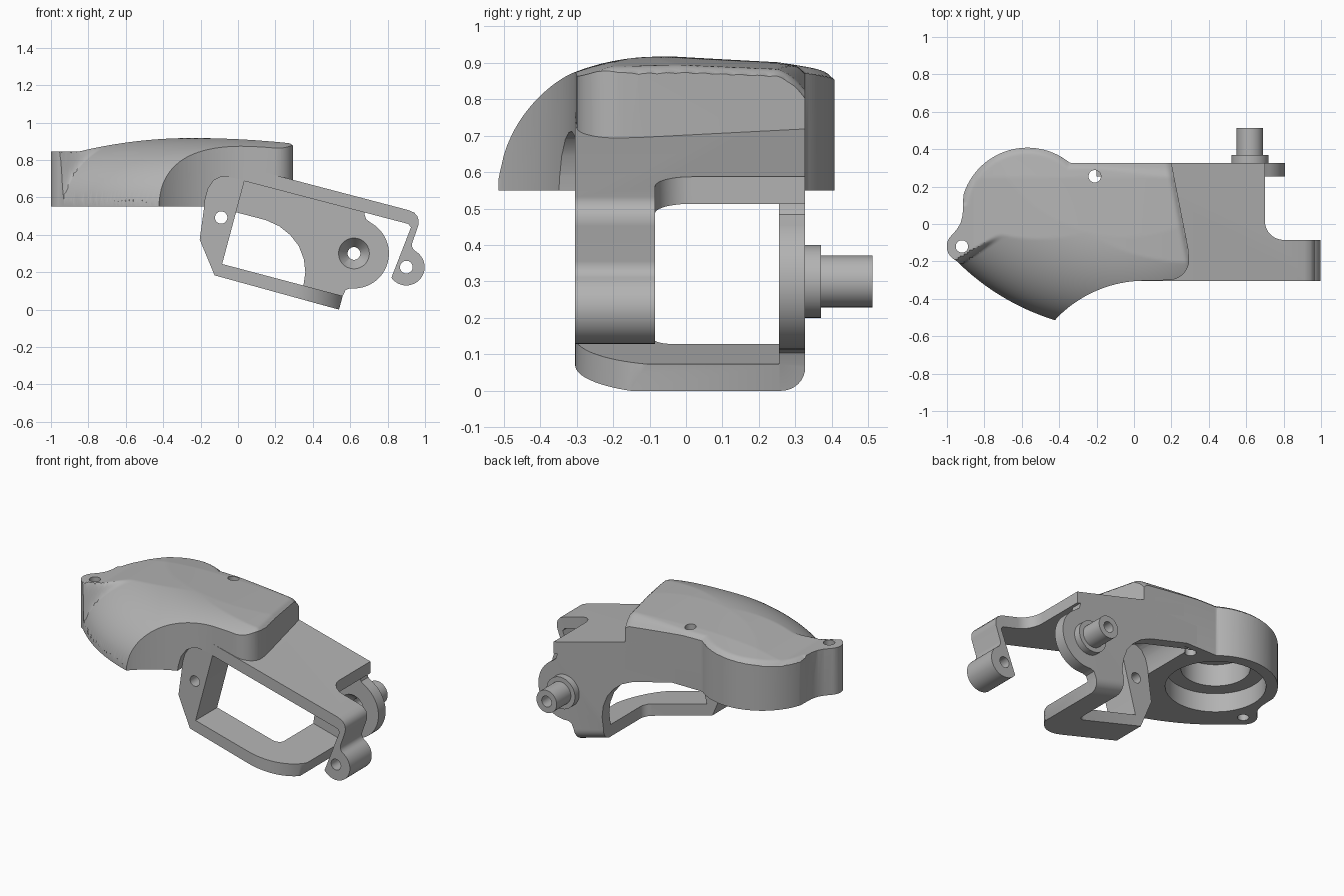
import bpy, bmesh, math
from mathutils import Matrix

cube = bpy.data.objects.get("Cube")
if cube:
    bpy.data.objects.remove(cube, do_unlink=True)

grey = bpy.data.materials.new("plain_grey")
grey.use_nodes = True
grey.diffuse_color = (0.45, 0.45, 0.45, 1)
grey.node_tree.nodes["Principled BSDF"].inputs["Base Color"].default_value = grey.diffuse_color


def finish(name, bm):
    bmesh.ops.recalc_face_normals(bm, faces=bm.faces)
    mesh = bpy.data.meshes.new(name)
    bm.to_mesh(mesh)
    bm.free()
    mesh.materials.append(grey)
    ob = bpy.data.objects.new(name, mesh)
    bpy.context.collection.objects.link(ob)
    return ob


def prism(name, pts, axis, lo, hi, bevel=None):
    """Extrude an outline along y (outline in xz) or z (outline in xy)."""
    place = (lambda p, a: (p[0], a, p[1])) if axis == "y" else (lambda p, a: (p[0], p[1], a))
    bm = bmesh.new()
    low = [bm.verts.new(place(p, lo)) for p in pts]
    high = [bm.verts.new(place(p, hi)) for p in pts]
    bm.faces.new(low)
    bm.faces.new(high)
    for i in range(len(pts)):
        j = (i + 1) % len(pts)
        bm.faces.new((low[i], low[j], high[j], high[i]))
    bmesh.ops.recalc_face_normals(bm, faces=bm.faces)
    if bevel:
        i, width = bevel
        edge = bm.edges.get((high[i], high[i + 1]))
        bmesh.ops.bevel(bm, geom=[edge], offset=width, segments=8, profile=0.5, affect="EDGES")
    return finish(name, bm)


def rod(name, axis, centre, lo, hi, r1, r2=None):
    """Cylinder or cone along y (centre in xz) or z (centre in xy)."""
    u, v = centre
    mid = (lo + hi) / 2
    if axis == "y":
        m = Matrix.Translation((u, mid, v)) @ Matrix.Rotation(-math.pi / 2, 4, "X")
    else:
        m = Matrix.Translation((u, v, mid))
    bm = bmesh.new()
    bmesh.ops.create_cone(bm, cap_ends=True, segments=48, radius1=r1,
                          radius2=r1 if r2 is None else r2, depth=hi - lo, matrix=m)
    return finish(name, bm)


def boolean(ob, operation, *tools):
    for tool in tools:
        mod = ob.modifiers.new("cut", "BOOLEAN")
        mod.operation, mod.solver, mod.object = operation, "EXACT", tool
    bpy.context.view_layer.update()
    result = bpy.data.meshes.new_from_object(ob.evaluated_get(bpy.context.evaluated_depsgraph_get()))
    ob.modifiers.clear()
    ob.data = result
    for tool in tools:
        bpy.data.objects.remove(tool, do_unlink=True)


def arc(centre, r, a0, a1, n):
    angles = [math.radians(a0 + (a1 - a0) * i / n) for i in range(n + 1)]
    return [(centre[0] + r * math.cos(a), centre[1] + r * math.sin(a)) for a in angles]


def clamp(t):
    return min(max(t, 0), 1)


# Cover: domed top surface limited by a plan outline
EAR, DRUM, SWEEP = (-0.92, -0.12), (-0.57, 0.05), (-0.05, 0.70)
BACK = 0.327


def cover_height(x, y):
    d = 1.27 - math.hypot(x - SWEEP[0], y - SWEEP[1])
    skin = 0.55 + 0.367 * math.sqrt(1 - (1 - clamp(d / 0.5)) ** 2)
    crown = max(0.845, 0.917 - (0.2 if x < -0.25 else 0.1) * (x + 0.25) ** 2)
    cap = crown - 0.06 * max(0, d - 0.5) - 0.1 * max(0, y - 0.25)
    side = (x + 0.55) * -0.53 + (y - 0.04) * 0.848
    t = clamp(side / 0.025 + 0.5)
    z = min(skin, cap) * (1 - t) + cap * t
    # soft rim along the back, the drum and the right end
    if x > -0.345:
        rim = BACK - y
    else:
        rim = 0.358 - math.hypot(x - DRUM[0], y - DRUM[1]) if y > 0.1 else 1
    end = (0.29 - x) * 0.981 - (y + 0.13) * 0.192
    width = 0.035 + 0.05 * clamp((x + 0.2) / 0.4)
    z -= 0.6 * width * (1 - clamp(rim / width)) ** 2
    z -= 0.02 * (1 - clamp(end / 0.035)) ** 2
    return max(0.554, z)


bm = bmesh.new()
bmesh.ops.create_grid(bm, x_segments=140, y_segments=100, size=1,
                      matrix=Matrix.Translation((-0.35, -0.05, 0)) @ Matrix.Diagonal((0.7, 0.5, 1, 1)))
for v in bm.verts:
    v.co.z = cover_height(v.co.x, v.co.y)
new = bmesh.ops.extrude_face_region(bm, geom=bm.faces[:])["geom"]
for v in new:
    if isinstance(v, bmesh.types.BMVert):
        v.co.z = 0.4
cover = finish("cover", bm)

outline = (arc(EAR, 0.081, 240, 135, 14) + [(-0.948, -0.03), (-0.927, 0.005), (-0.916, 0.05), (-0.914, 0.1)]
           + arc(DRUM, 0.358, 163, 51, 48)
           + [(-0.335, BACK), (0.2, BACK), (0.29, -0.13)] + arc((0.185, -0.19), 0.11, 8, -90, 12)
           + arc((0.06, -0.963), 0.66, 90, 136, 20)
           + arc(SWEEP, 1.27, 253, 225, 28))
corner = [(-0.205, 0.375), (-0.175, 0.59), (-0.16, 0.645), (-0.13, 0.69), (-0.095, 0.708),
          (-0.06, 0.712), (0.035, 0.69)]
boolean(cover, "INTERSECT", prism("cover_outline", outline, "z", 0.55, 1.1))
boolean(cover, "DIFFERENCE",
        prism("frame_gap", corner + [(0.6, 0.54), (0.6, 0.375)], "y", -0.7, 0.29),
        rod("drum_recess", "z", DRUM, 0.4, 0.67, 0.29),
        rod("drum_inner_recess", "z", DRUM, 0.6, 0.81, 0.2),
        rod("ear_hole", "z", EAR, 0.3, 1.2, 0.033),
        rod("back_hole", "z", (-0.21, 0.255), 0.3, 1.2, 0.033))

# Left wall of the frame
wall = prism("left_wall", corner + [(-0.085, 0.243), (-0.06, 0.166), (-0.125, 0.183)],
             "y", -0.304, -0.088)
boolean(wall, "DIFFERENCE", rod("wall_hole", "y", (-0.09, 0.492), -0.5, 0.2, 0.033))

# Top plate running into the hanging arm
FOOT = (0.9, 0.227)
arm_side = ([(-0.1, 0.797), (-0.1, 0.722), (0.91, 0.458), (0.925, 0.44), (0.82, 0.17)]
            + arc(FOOT, 0.098, 220, 420, 24)
            + [(0.938, 0.322), (0.931, 0.336), (0.931, 0.355), (0.965, 0.452), (0.966, 0.475),
               (0.96, 0.497), (0.943, 0.518), (0.91, 0.532)])
arm_plan = ([(-0.15, -0.304), (1.05, -0.304), (1.05, -0.085)]
            + arc((0.8, 0.015), 0.1, 270, 180, 10) + [(0.7, BACK), (-0.15, BACK)])
arm = prism("top_plate_and_arm", arm_side, "y", -0.5, 0.5)
boolean(arm, "INTERSECT", prism("arm_plan", arm_plan, "z", 0, 1))
boolean(arm, "DIFFERENCE", rod("foot_hole", "y", FOOT, -0.5, 0.2, 0.034))

# Bottom plate curving from the left wall to the back plate
low_plan = ([(-0.13, -0.304)] + arc((0.285, -0.014), 0.29, 270, 360, 20)
            + [(0.575, 0.256), (0.35, 0.256)]
            + arc((0.3, -0.038), 0.05, 0, -90, 8) + [(-0.13, -0.088)])
low = prism("bottom_plate", [(-0.125, 0.183), (0.54, 0), (0.56, 0.073), (-0.09, 0.245)], "y", -0.5, 0.5)
boolean(low, "INTERSECT", prism("bottom_plan", low_plan, "z", -0.2, 0.5))

# Back plate with the pivot lobe
PIVOT = (0.62, 0.3)
back_side = ([(0.35, 0.052), (0.54, 0), (0.56, 0.073), (0.575, 0.104)]
             + arc(PIVOT, 0.187, 264, 420, 32)
             + [(0.685, 0.483), (0.675, 0.515), (0.675, 0.555), (0.2, 0.69), (-0.2, 0.69),
                (-0.2, 0.57), (-0.01, 0.52), (0.15, 0.478), (0.22, 0.446), (0.28, 0.398),
                (0.325, 0.34), (0.352, 0.27), (0.36, 0.2), (0.35, 0.128)])
back = prism("back_plate", back_side, "y", 0.255, BACK, bevel=(0, 0.066))
boolean(back, "DIFFERENCE", rod("countersink", "y", PIVOT, 0.25, 0.32, 0.086, 0.034),
        rod("plate_bore", "y", PIVOT, 0.1, 0.7, 0.034))

# Stepped pivot pin with a through bore
pivot_parts = [rod("pivot_collar", "y", PIVOT, 0.322, 0.37, 0.1),
               rod("pivot_pin", "y", PIVOT, 0.325, 0.512, 0.071)]
for part in pivot_parts:
    boolean(part, "DIFFERENCE", rod("pin_bore", "y", PIVOT, 0.1, 0.7, 0.034))

for ob in [cover, wall, arm, low, back] + pivot_parts:
    bpy.ops.object.select_all(action="DESELECT")
    ob.select_set(True)
    bpy.context.view_layer.objects.active = ob
    bpy.ops.object.shade_smooth_by_angle(angle=math.radians(35))
